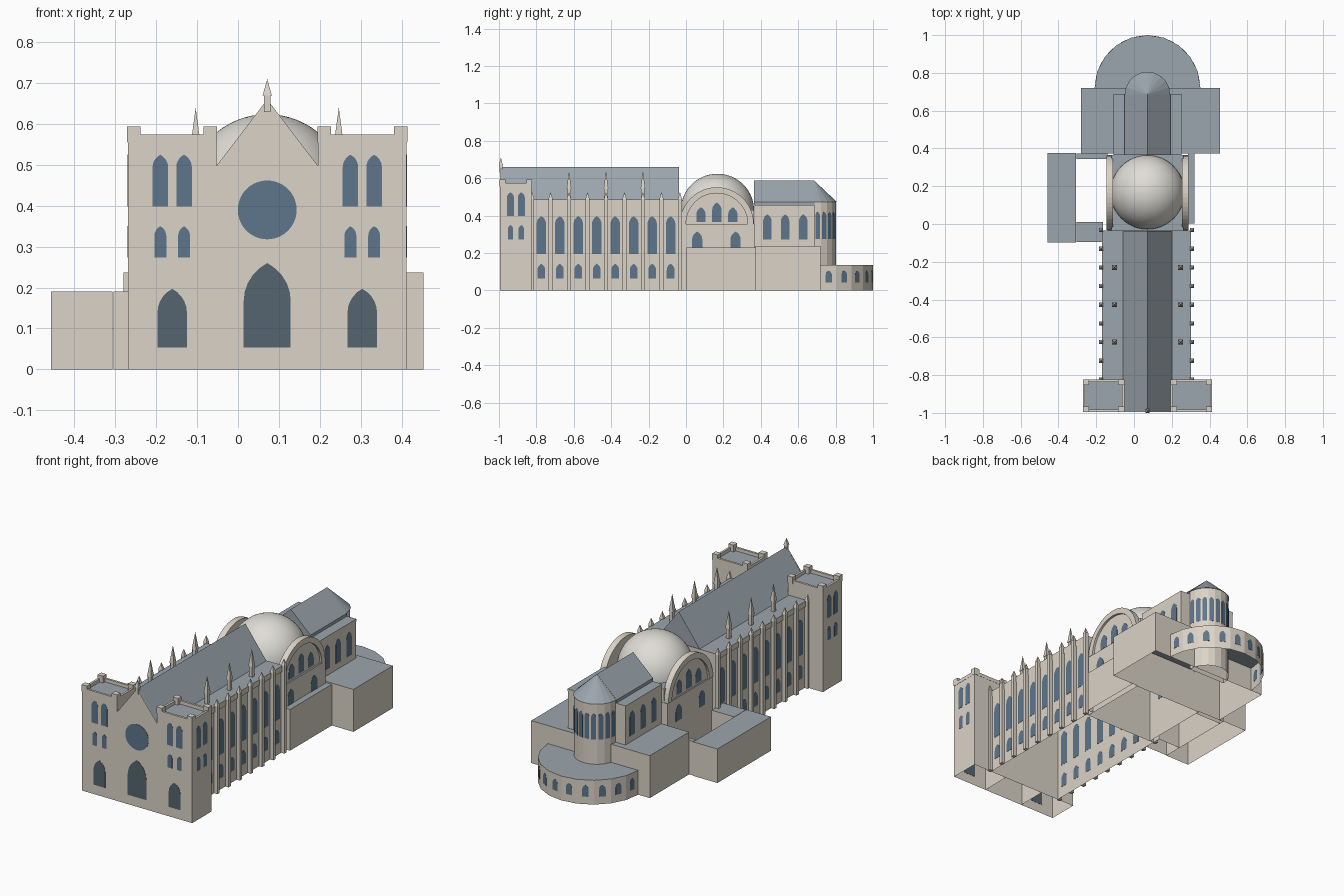
import bpy, bmesh, math
from mathutils import Vector, Matrix

if "Cube" in bpy.data.objects:
    bpy.data.objects.remove(bpy.data.objects["Cube"])

CX = 0.0715  # church axis


def material(name, rgb):
    m = bpy.data.materials.new(name)
    m.diffuse_color = (*rgb, 1)
    m.use_nodes = True
    m.node_tree.nodes["Principled BSDF"].inputs["Base Color"].default_value = m.diffuse_color
    return m


STONE = material("stone", (0.71, 0.655, 0.57))
SLATE = material("slate", (0.33, 0.38, 0.42))
GLASS = material("glass", (0.11, 0.18, 0.26))
DOOR = material("door_dark", (0.09, 0.13, 0.16))
DOME = material("dome_plaster", (0.74, 0.72, 0.67))


def finish(name, bm, mat=STONE, roof=False, open_bottom=False):
    bmesh.ops.recalc_face_normals(bm, faces=bm.faces)
    if roof:
        for f in bm.faces:
            if f.normal.z > 0.3:
                f.material_index = 1
    if open_bottom:
        bmesh.ops.delete(bm, geom=[f for f in bm.faces if f.normal.z < -0.9], context='FACES')
    me = bpy.data.meshes.new(name)
    bm.to_mesh(me)
    bm.free()
    me.materials.append(mat)
    me.materials.append(SLATE)
    ob = bpy.data.objects.new(name, me)
    bpy.context.collection.objects.link(ob)
    return ob


def add_box(bm, x0, x1, y0, y1, z0, z1):
    m = Matrix.Translation(((x0 + x1) / 2, (y0 + y1) / 2, (z0 + z1) / 2)) @ Matrix.Diagonal((x1 - x0, y1 - y0, z1 - z0, 1))
    bmesh.ops.create_cube(bm, size=1, matrix=m)


def box(name, *dims, **kw):
    bm = bmesh.new()
    add_box(bm, *dims)
    return finish(name, bm, **kw)


def add_prism(bm, pts, offset):
    a = [bm.verts.new(p) for p in pts]
    b = [bm.verts.new(Vector(p) + Vector(offset)) for p in pts]
    bm.faces.new(a)
    bm.faces.new(b[::-1])
    for i in range(len(a)):
        bm.faces.new((a[i - 1], a[i], b[i], b[i - 1]))


def prism(name, pts, offset, **kw):
    bm = bmesh.new()
    add_prism(bm, pts, offset)
    return finish(name, bm, **kw)


def lancet(bm, x, y, angle, z0, z1, w):
    """Pointed window; angle is the heading of its outward normal."""
    n = Vector((math.cos(angle), math.sin(angle), 0))
    t = Vector((-n.y, n.x, 0))
    spring = z1 - 0.8 * w
    side = [(w * (math.cos(a) - 0.5), spring + 0.8 * w * math.sin(a) / math.sin(math.pi / 3))
            for a in [math.pi / 3 * i / 5 for i in range(6)]]
    prof = [(-w / 2, z0), (w / 2, z0)] + side + [(-u, z) for u, z in side[-2::-1]]
    o = Vector((x, y, 0)) - n * 0.001
    add_prism(bm, [o + t * u + Vector((0, 0, z)) for u, z in prof], n * 0.0022)


def spire(bm, x, y, w, z0, z1, z2, flare=1.0):
    """Square shaft with a pyramid cap."""
    add_box(bm, x - w / 2, x + w / 2, y - w / 2, y + w / 2, z0, z1)
    bmesh.ops.create_cone(bm, cap_ends=True, segments=4, radius1=w * flare * 0.707, radius2=0, depth=z2 - z1,
                          matrix=Matrix.Translation((x, y, (z1 + z2) / 2)) @ Matrix.Rotation(math.pi / 4, 4, 'Z'))


def half_ring(cx, cy, r, n):
    return [(cx + r * math.cos(math.pi * i / n), cy + r * math.sin(math.pi * i / n)) for i in range(n + 1)]


glass, doors = bmesh.new(), bmesh.new()
SOUTH, EAST = -math.pi / 2, 0.0
FRONT = -0.994

# Front towers with parapets, corner blocks and windows
for s, label in ((-1, "left"), (1, "right")):
    tc = CX + s * 0.2325
    x0, x1, y0, y1 = tc - 0.1085, tc + 0.1085, FRONT, -0.825
    box(label + "_tower", x0, x1, y0, y1, 0, 0.556, roof=True, open_bottom=True)
    bm = bmesh.new()
    for a, b in ((x0 - 0.001, x0 + 0.011), (x1 - 0.011, x1 + 0.001)):
        add_box(bm, a, b, y0, y1, 0.555, 0.575)
    for a, b in ((y0 - 0.001, y0 + 0.011), (y1 - 0.011, y1 + 0.001)):
        add_box(bm, x0, x1, a, b, 0.555, 0.575)
    for px in (x0 + 0.015, x1 - 0.015):
        for py in (y0 + 0.013, y1 - 0.013):
            add_box(bm, px - 0.0165, px + 0.0165, py - 0.0155, py + 0.0155, 0.556, 0.594)
    finish(label + "_tower_parapet", bm)
    lancet(doors, tc, y0, SOUTH, 0.053, 0.197, 0.072)
    for d in (-0.029, 0.029):
        for z0, z1, w in ((0.273, 0.35, 0.029), (0.398, 0.525, 0.038)):
            lancet(glass, tc + d, y0, SOUTH, z0, z1, w)
            lancet(glass, tc + s * 0.1085, (y0 + y1) / 2 + d, EAST if s > 0 else math.pi, z0, z1, w)

# Central gabled front, portal and round window
prism("front_gable", [(CX - 0.124, FRONT, 0), (CX + 0.124, FRONT, 0), (CX + 0.124, FRONT, 0.498),
                      (CX, FRONT, 0.66), (CX - 0.124, FRONT, 0.498)], (0, 0.005, 0), open_bottom=True)
lancet(doors, CX, FRONT, SOUTH, 0.053, 0.26, 0.115)
bmesh.ops.create_cone(glass, cap_ends=True, segments=40, radius1=0.072, radius2=0.072, depth=0.003,
                      matrix=Matrix.Translation((CX, FRONT, 0.39)) @ Matrix.Rotation(math.pi / 2, 4, 'X'))
bm = bmesh.new()
spire(bm, CX, FRONT + 0.004, 0.016, 0.63, 0.67, 0.71, 1.4)
finish("gable_finial", bm)

# Nave body, cornice and roof
NX0, NX1 = CX - 0.236, CX + 0.226
box("nave", NX0, NX1, -0.826, -0.035, 0, 0.484, roof=True, open_bottom=True)
box("nave_cornice", NX0 - 0.005, NX1 + 0.005, -0.826, -0.034, 0.455, 0.486, roof=True, open_bottom=True)
prism("nave_roof", [(CX - 0.13, FRONT + 0.005, 0.486), (CX + 0.13, FRONT + 0.005, 0.486),
                    (CX, FRONT + 0.005, 0.66)], (0, 0.952, 0), mat=SLATE, open_bottom=True)

# Nave buttresses, pinnacles and windows
bm = bmesh.new()
BAY = 0.0988
for nx, head, s in ((NX0, math.pi, -1), (NX1, EAST, 1)):
    for i in range(9):
        y = -0.823 + i * BAY
        spire(bm, nx + s * 0.01, y, 0.02, 0, 0.49, 0.527, 1.1)
        if i in (2, 4, 6):
            spire(bm, CX + s * 0.175, y, 0.019, 0.48, 0.545, 0.64, 1.35)
        if i < 8:
            lancet(glass, nx, y + BAY / 2, head, 0.063, 0.143, 0.042)
            lancet(glass, nx, y + BAY / 2, head, 0.195, 0.397, 0.05)
finish("nave_buttresses", bm)

# Crossing with arched end walls and dome
box("crossing", CX - 0.212, CX + 0.214, -0.037, 0.366, 0, 0.355, roof=True, open_bottom=True)
box("crossing_core", CX - 0.19, CX + 0.19, -0.035, 0.364, 0.35, 0.43, roof=True, open_bottom=True)
YC = 0.165
for s, label in ((-1, "left"), (1, "right")):
    outer, inner = half_ring(YC, 0.355, 0.197, 24), half_ring(YC, 0.355, 0.165, 24)
    xa = CX + s * 0.182
    prism(label + "_arch", [(xa, y, z) for y, z in outer + inner[::-1]], (s * 0.034, 0, 0))
    prism(label + "_arch_wall", [(xa, y, z) for y, z in inner], (s * 0.022, 0, 0))
    head = EAST if s > 0 else math.pi
    for d, z1 in ((-0.085, 0.445), (0, 0.47), (0.085, 0.445)):
        lancet(glass, xa + s * 0.022, YC + d, head, 0.365, z1, 0.05)
    for d in (-0.105, 0.1):
        lancet(glass, CX + (0.214 if s > 0 else -0.212), YC + d, head, 0.225, 0.315, 0.055)
bm = bmesh.new()
bmesh.ops.create_uvsphere(bm, u_segments=48, v_segments=32, radius=0.196,
                          matrix=Matrix.Translation((CX, 0.168, 0.428)))
bmesh.ops.delete(bm, geom=[v for v in bm.verts if v.co.z < 0.40], context='VERTS')
for f in bm.faces:
    f.smooth = True
finish("dome", bm, mat=DOME)

# Low annexes and cloister wings, open underneath
for name, d in (("right_porch", (0.285, 0.32, 0.003, 0.372, 0, 0.23)),
                ("transept_annex", (-0.28, 0.454, 0.372, 0.72, 0, 0.237)),
                ("cloister_wing", (-0.457, -0.307, -0.098, 0.375, 0, 0.19)),
                ("cloister_front", (-0.305, -0.165, -0.095, 0.01, 0, 0.19)),
                ("cloister_back", (-0.305, -0.14, 0.345, 0.372, 0, 0.19))):
    box(name, *d, roof=True, open_bottom=True)

# Choir
box("choir_aisles", CX - 0.177, CX + 0.177, 0.366, 0.686, 0.23, 0.45, roof=True, open_bottom=True)
box("choir_cornice", CX - 0.18, CX + 0.18, 0.366, 0.688, 0.444, 0.457, roof=True, open_bottom=True)
prism("choir_roof", [(CX - 0.122, 0.364, 0.456), (CX + 0.122, 0.364, 0.456), (CX + 0.122, 0.364, 0.474),
                     (CX, 0.364, 0.587), (CX - 0.122, 0.364, 0.474)], (0, 0.322, 0), mat=SLATE, open_bottom=True)
for s, head in ((-1, math.pi), (1, EAST)):
    for y in (0.435, 0.53, 0.627):
        lancet(glass, CX + s * 0.177, y, head, 0.272, 0.407, 0.045)

# Apse with half-cone roof, and the low ambulatory around it
prism("apse", [(x, y, 0) for x, y in half_ring(CX, 0.686, 0.117, 10)], (0, 0, 0.476), open_bottom=True)
bm = bmesh.new()
rim = [bm.verts.new((x, y, 0.474)) for x, y in half_ring(CX, 0.686, 0.12, 10)]
tip = bm.verts.new((CX, 0.686, 0.587))
for a, b in zip(rim, rim[1:] + rim[:1]):
    bm.faces.new((a, b, tip))
bm.faces.new(rim)
finish("apse_roof", bm, mat=SLATE)
prism("ambulatory", [(x, y, 0) for x, y in half_ring(CX, 0.72, 0.28, 10)], (0, 0, 0.136),
      roof=True, open_bottom=True)
for i in range(10):
    a = math.radians(9 + 18 * i)
    for cy, r, z0, z1, w in ((0.686, 0.117, 0.275, 0.42, 0.025), (0.72, 0.28, 0.042, 0.107, 0.034)):
        r *= math.cos(math.radians(9))
        lancet(glass, CX + r * math.cos(a), cy + r * math.sin(a), a, z0, z1, w)

finish("windows", glass, mat=GLASS)
finish("portals", doors, mat=DOOR)
